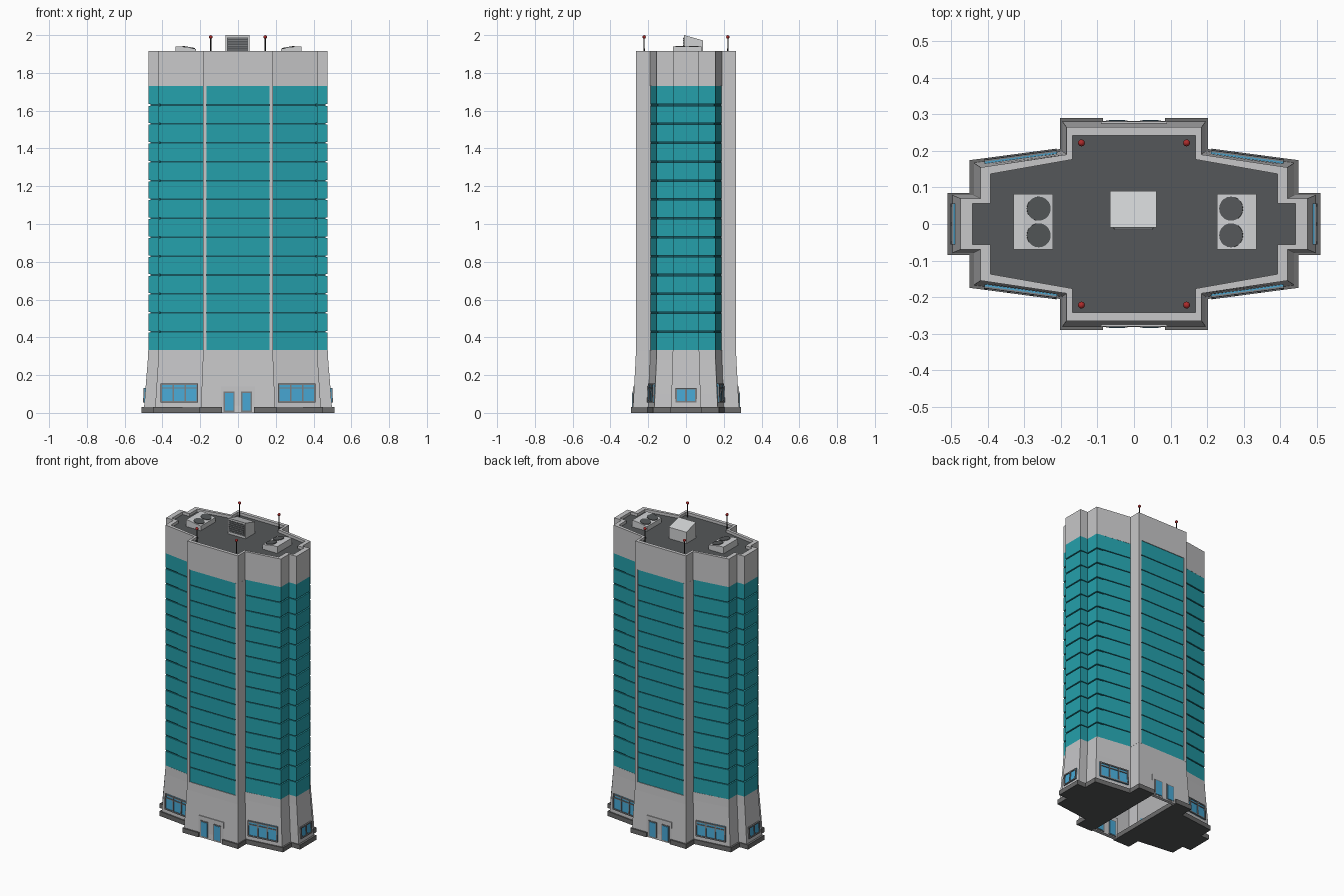
import bpy, bmesh, math
from mathutils import Matrix, Vector

if "Cube" in bpy.data.objects:
    bpy.data.objects.remove(bpy.data.objects["Cube"])


def material(name, r, g, b):
    m = bpy.data.materials.new(name)
    m.diffuse_color = (r, g, b, 1)
    m.use_nodes = True
    m.node_tree.nodes["Principled BSDF"].inputs["Base Color"].default_value = m.diffuse_color
    return m


WALL = material("light grey wall", .57, .57, .58)
TEAL = material("teal glass", .018, .35, .41)
GROOVE = material("dark teal groove", .008, .09, .11)
PLINTH = material("mid grey plinth", .15, .15, .15)
ROOF = material("dark grey roof", .09, .097, .10)
BLUE = material("blue glass", .065, .39, .66)
FRAME = material("window frame grey", .20, .21, .22)
UNIT = material("pale grey unit", .63, .64, .65)
RED = material("red lamp", .42, .025, .025)
BLACK = material("black mast", .025, .025, .025)


def finish(name, bm, mats):
    bmesh.ops.recalc_face_normals(bm, faces=bm.faces)
    me = bpy.data.meshes.new(name)
    bm.to_mesh(me)
    bm.free()
    for m in mats:
        me.materials.append(m)
    ob = bpy.data.objects.new(name, me)
    bpy.context.collection.objects.link(ob)
    return ob


def loft(name, rings, mats, first=True, last=True, last_mat=0, first_mat=0):
    """Skin a list of equal rings, optionally closing the ends."""
    bm = bmesh.new()
    vs = [[bm.verts.new(p) for p in r] for r in rings]
    n = len(vs[0])
    for a, b in zip(vs, vs[1:]):
        for i in range(n):
            j = (i + 1) % n
            bm.faces.new((a[i], a[j], b[j], b[i]))
    if first:
        bm.faces.new(vs[0]).material_index = first_mat
    if last:
        bm.faces.new(vs[-1]).material_index = last_mat
    return finish(name, bm, mats)


def boxes(name, spans, mat, matrix=Matrix()):
    """One object from boxes given as (x0, x1, y0, y1, z0, z1)."""
    bm = bmesh.new()
    for x0, x1, y0, y1, z0, z1 in spans:
        m = Matrix.Translation(((x0 + x1) / 2, (y0 + y1) / 2, (z0 + z1) / 2))
        m = m @ Matrix.Diagonal((abs(x1 - x0), abs(y1 - y0), z1 - z0, 1))
        bmesh.ops.create_cube(bm, size=1, matrix=matrix @ m)
    return finish(name, bm, [mat])


# Quarter footprint of the tower, and of the wider foot
TOP = [(.185, .265), (.185, .19), (.42, .155), (.42, .07), (.475, .07)]
FOOT = [(.203, .29), (.203, .205), (.45, .175), (.45, .085), (.511, .085)]


def quarter(t):
    return [(a[0] + (b[0] - a[0]) * t, a[1] + (b[1] - a[1]) * t) for a, b in zip(TOP, FOOT)]


def ring(q, z):
    half = q + [(x, -y) for x, y in reversed(q)]
    full = half + [(-x, -y) for x, y in half]
    return [(x, y, z) for x, y in full]


# Plinth in two halves, leaving the entrance passage open
for s, side in ((1, "right"), (-1, "left")):
    q = [(.085, .29)] + quarter(1)
    outline = [(s * x, y) for x, y in q + [(x, -y) for x, y in reversed(q)]]
    loft("plinth_" + side, [[(x, y, z) for x, y in outline] for z in (0, .03)],
         [PLINTH, ROOF], first_mat=1)

# Flared base shell, open underneath
flare = [(0, .68), (.1, .47), (.2, .25), (.28, .07), (.333, 0)]
loft("flared_base", [ring(quarter(t), z) for z, t in flare], [WALL], first=False)

# Recessed core that shows in the floor grooves
core = quarter(-.3)
loft("groove_core", [ring(core, .325), ring(core, 1.735)], [GROOVE])

# Fourteen glass storeys
glass = [(.175, .261), (.175, .19)] + quarter(0)[2:]
for i in range(14):
    z = .33 + i * .1
    loft("glass_storey", [ring(glass, z + (.004 if i else 0)),
                          ring(glass, z + (.096 if i < 13 else .1))], [TEAL])

# Corner columns of the middle block
boxes("corner_columns", [(sx * .166, sx * .1855, sy * .187, sy * .2655, .33, 1.731)
                         for sx in (1, -1) for sy in (1, -1)], WALL)

# Crown wall, parapet and roof deck
loft("crown_and_roof", [ring(quarter(t), z) for z, t in
                        ((1.73, 0), (1.915, 0), (1.915, -.9), (1.897, -.9))],
     [WALL, ROOF], last_mat=1)


def window(loc, angle, w, z0, z1, cols, transom):
    """Glazed plate with frame bars; local -y points outward."""
    m = (Matrix.Translation(loc) @ Matrix.Rotation(math.radians(angle), 4, 'Z')
         @ Matrix.Rotation(math.radians(-2.5), 4, 'X'))
    h, b = (z1 - z0) / 2, .004
    boxes("window_glass", [(-w / 2, w / 2, -.004, .004, -h, h)], BLUE, m)
    bars = [(-w / 2, w / 2, -.009, .004, z - b, z + b) for z in (-h + b, h - b)]
    if transom:
        bars.append((-w / 2, w / 2, -.009, .004, h - .026, h - .02))
    for i in range(cols + 1):
        x = -w / 2 + b + (w - 2 * b) * i / cols
        bars.append((x - b, x + b, -.009, .004, -h, h))
    boxes("window_frame", bars, FRAME, m)


# Ground floor windows on the four wings and both ends
for sx in (1, -1):
    for sy in (1, -1):
        angle = sx * 7.6 if sy < 0 else 180 - sx * 7.6
        window((sx * .31, sy * .182, .105), angle, .2, .055, .155, 3, True)
    window((sx * .492, 0, .093), sx * 90, .112, .055, .13, 2, False)

# Entrances front and back
for s, side in ((-1, "front"), (1, "back")):
    boxes(side + "_portal", [(-.09, .09, s * .26, s * .28, 0, .14)], WALL)
    leaves = [(-.076, -.018), (.016, .074)]
    boxes(side + "_door_frames", [(a, b, s * .256, s * .283, .006, .112)
                                  for a, b in leaves], FRAME)
    boxes(side + "_door_glass", [(a + .007, b - .007, s * .254, s * .285, .012, .105)
                                 for a, b in leaves], BLUE)

# Rooftop plant room with sloping top and louvred front
profile = [(-.01, 1.89), (-.01, 2.0), (.09, 1.972), (.09, 1.89)]
loft("plant_room", [[(x, y, z) for y, z in profile] for x in (-.066, .062)], [UNIT])
boxes("louvre_panel", [(-.058, .054, -.013, -.009, 1.912, 1.988)], ROOF)
boxes("louvre_slats", [(-.054, .05, -.016, -.011, z, z + .005)
                       for z in (1.918 + .0125 * i for i in range(6))], FRAME)

# Cooling units with twin fans
for s in (1, -1):
    cx = .005 if s > 0 else 0
    profile = [(.222, 1.89), (.222, 1.927), (.303, 1.941), (.33, 1.941), (.33, 1.89)]
    loft("cooling_unit", [[(s * x + cx, y, z) for x, z in profile] for y in (-.07, .082)], [UNIT])
    bm = bmesh.new()
    for y in (.042, -.031):
        m = (Matrix.Translation((s * .261 + cx, y, 1.9345))
             @ Matrix.Rotation(-s * math.atan2(.014, .081), 4, 'Y'))
        bmesh.ops.create_cone(bm, cap_ends=True, segments=20, radius1=.033, radius2=.033,
                              depth=.006, matrix=m)
    finish("cooling_fans", bm, [ROOF])

# Corner masts with red lamps
for sx in (1, -1):
    for sy in (1, -1):
        x, y = sx * .144, sy * .222
        bm = bmesh.new()
        bmesh.ops.create_cone(bm, cap_ends=True, segments=8, radius1=.004, radius2=.003,
                              depth=.1, matrix=Matrix.Translation((x, y, 1.94)))
        finish("mast", bm, [BLACK])
        bm = bmesh.new()
        bmesh.ops.create_uvsphere(bm, u_segments=12, v_segments=8, radius=.0095,
                                  matrix=Matrix.Translation((x, y, 1.99)))
        finish("mast_lamp", bm, [RED])
